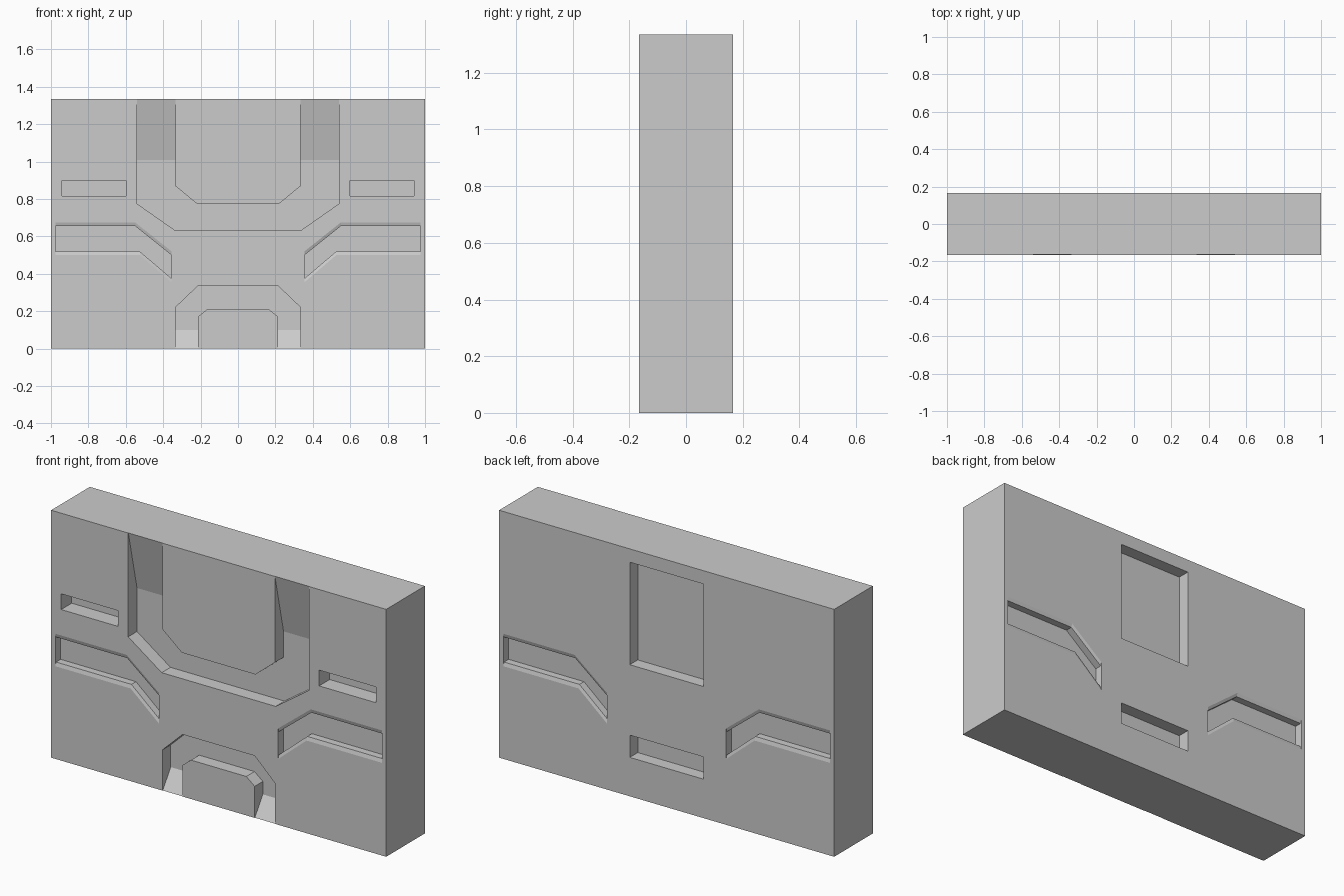
import bpy
import bmesh

if "Cube" in bpy.data.objects:
    bpy.data.objects.remove(bpy.data.objects["Cube"], do_unlink=True)

HALF_Y, HEIGHT = 0.165, 1.335
FRONT, BACK = -1, 1

grey = bpy.data.materials.new("plain grey")
grey.use_nodes = True
grey.diffuse_color = (0.6, 0.6, 0.6, 1)
grey.node_tree.nodes["Principled BSDF"].inputs["Base Color"].default_value = (0.6, 0.6, 0.6, 1)


def loft(name, sections, side=FRONT):
    """Solid through equal closed sections of (x, z, depth below the wall face)."""
    bm = bmesh.new()
    rings = [[bm.verts.new((x, side * (HALF_Y - d), z)) for x, z, d in s] for s in sections]
    for a, b in zip(rings, rings[1:]):
        for i in range(len(a)):
            j = (i + 1) % len(a)
            bm.faces.new((a[i], a[j], b[j], b[i]))
    bm.faces.new(rings[0])
    bm.faces.new(rings[-1])
    bmesh.ops.recalc_face_normals(bm, faces=bm.faces)
    mesh = bpy.data.meshes.new(name)
    bm.to_mesh(mesh)
    bm.free()
    mesh.materials.append(grey)
    obj = bpy.data.objects.new(name, mesh)
    bpy.context.scene.collection.objects.link(obj)
    return obj


def box(name, x0, x1, z0, z1, near, far, side=FRONT):
    return loft(name, [[(x, z0, near), (x, z1, near), (x, z1, far), (x, z0, far)]
                       for x in (x0, x1)], side)


def channel(name, half):
    """Symmetric channel from stations (outer x, z, inner x, z, depth)."""
    full = half + [(-a, b, -c, d, e) for a, b, c, d, e in reversed(half)]
    return loft(name, [[(ox, oz, -0.03), (ix, iz, -0.03), (ix, iz, d), (ox, oz, d)]
                       for ox, oz, ix, iz, d in full])


def angled_slot(name, mirror, side):
    """Bent slot with a shallow chamfer along its long edges."""
    stations = [(-0.975, 0.655, -0.975, 0.52), (-0.55, 0.655, -0.525, 0.52),
                (-0.355, 0.5, -0.355, 0.375)]
    sections = []
    for tx, tz, bx, bz in stations:
        s = [(tx, tz + 0.04, -0.006), (tx, tz, 0.006), (tx, tz, 0.045),
             (bx, bz, 0.045), (bx, bz, 0.006), (bx, bz - 0.04, -0.006)]
        sections.append([(mirror * x, z, d) for x, z, d in s])
    return loft(name, sections, side)


# Solid wall block
wall = box("wall_block", -1, 1, 0, HEIGHT, 0, 2 * HALF_Y)

# Front channels that ramp out to the surface at the top and bottom edges
cutters = [
    channel("upper_channel", [
        (-0.54, HEIGHT + 0.05, -0.335, HEIGHT + 0.05, -0.01),
        (-0.54, 1.01, -0.335, 1.01, 0.075),
        (-0.54, 0.775, -0.335, 0.87, 0.075),
        (-0.34, 0.635, -0.22, 0.775, 0.075)]),
    channel("lower_channel", [
        (-0.335, -0.02, -0.215, -0.02, -0.012),
        (-0.335, 0.1, -0.215, 0.1, 0.07),
        (-0.335, 0.22, -0.215, 0.17, 0.07),
        (-0.215, 0.335, -0.165, 0.21, 0.07)]),
    # Recesses in the back
    box("back_panel", -0.22, 0.22, 0.71, 1.263, -0.03, 0.068, BACK),
    box("back_slot", -0.22, 0.22, 0.21, 0.33, -0.03, 0.068, BACK),
]

# Side slots, mirrored left and right
for m in (-1, 1):
    cutters.append(box("side_slot", m * 0.6, m * 0.94, 0.815, 0.9, -0.03, 0.09))
    for side in (FRONT, BACK):
        cutters.append(angled_slot("angled_slot", m, side))

# Cut every recess out of the block
bpy.context.view_layer.objects.active = wall
for cutter in cutters:
    cutter.hide_render = True
    mod = wall.modifiers.new("cut", 'BOOLEAN')
    mod.operation = 'DIFFERENCE'
    mod.solver = 'EXACT'
    mod.object = cutter
    bpy.ops.object.modifier_apply(modifier=mod.name)
    bpy.data.objects.remove(cutter, do_unlink=True)
